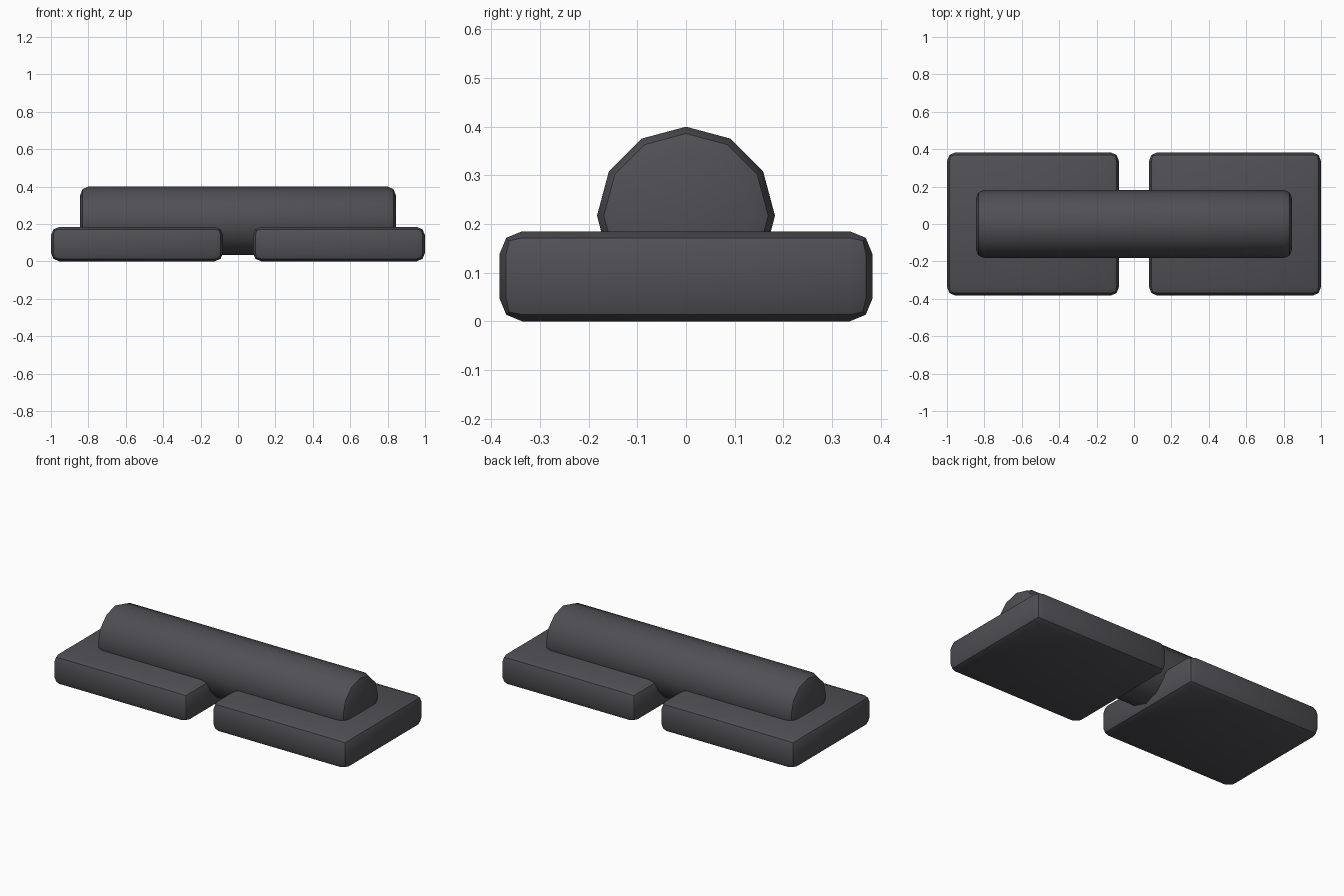
import bpy, math

if "Cube" in bpy.data.objects:
    bpy.data.objects.remove(bpy.data.objects["Cube"])

dark = bpy.data.materials.new("dark_rubber")
dark.diffuse_color = (0.08, 0.08, 0.09, 1)
dark.use_nodes = True
dark.node_tree.nodes["Principled BSDF"].inputs["Base Color"].default_value = dark.diffuse_color


def finish(obj, name, bevel):
    """Name, round the edges and smooth the shading."""
    obj.name = name
    obj.data.materials.append(dark)
    mod = obj.modifiers.new("rounded_edges", 'BEVEL')
    mod.width = bevel
    mod.segments = 2
    mod.limit_method = 'ANGLE'
    mod.angle_limit = math.radians(40)
    bpy.ops.object.modifier_apply(modifier=mod.name)
    bpy.ops.object.shade_smooth_by_angle(angle=math.radians(35))


# Two flat rounded pads, mirrored left and right
for side, label in ((-1, "left"), (1, "right")):
    bpy.ops.mesh.primitive_cube_add(size=1, location=(side * 0.54, 0, 0.0925))
    pad = bpy.context.object
    pad.scale = (0.92, 0.766, 0.185)
    bpy.ops.object.transform_apply(location=False, rotation=False, scale=True)
    finish(pad, label + "_pad", 0.046)

# Twelve-sided bar lying along x, sunk into both pads
bpy.ops.mesh.primitive_cylinder_add(vertices=12, radius=0.183, depth=1.69,
                                    location=(0, 0, 0.217),
                                    rotation=(0, math.pi / 2, 0))
bar = bpy.context.object
bpy.ops.object.transform_apply(location=False, rotation=True, scale=False)
finish(bar, "cross_bar", 0.046)
